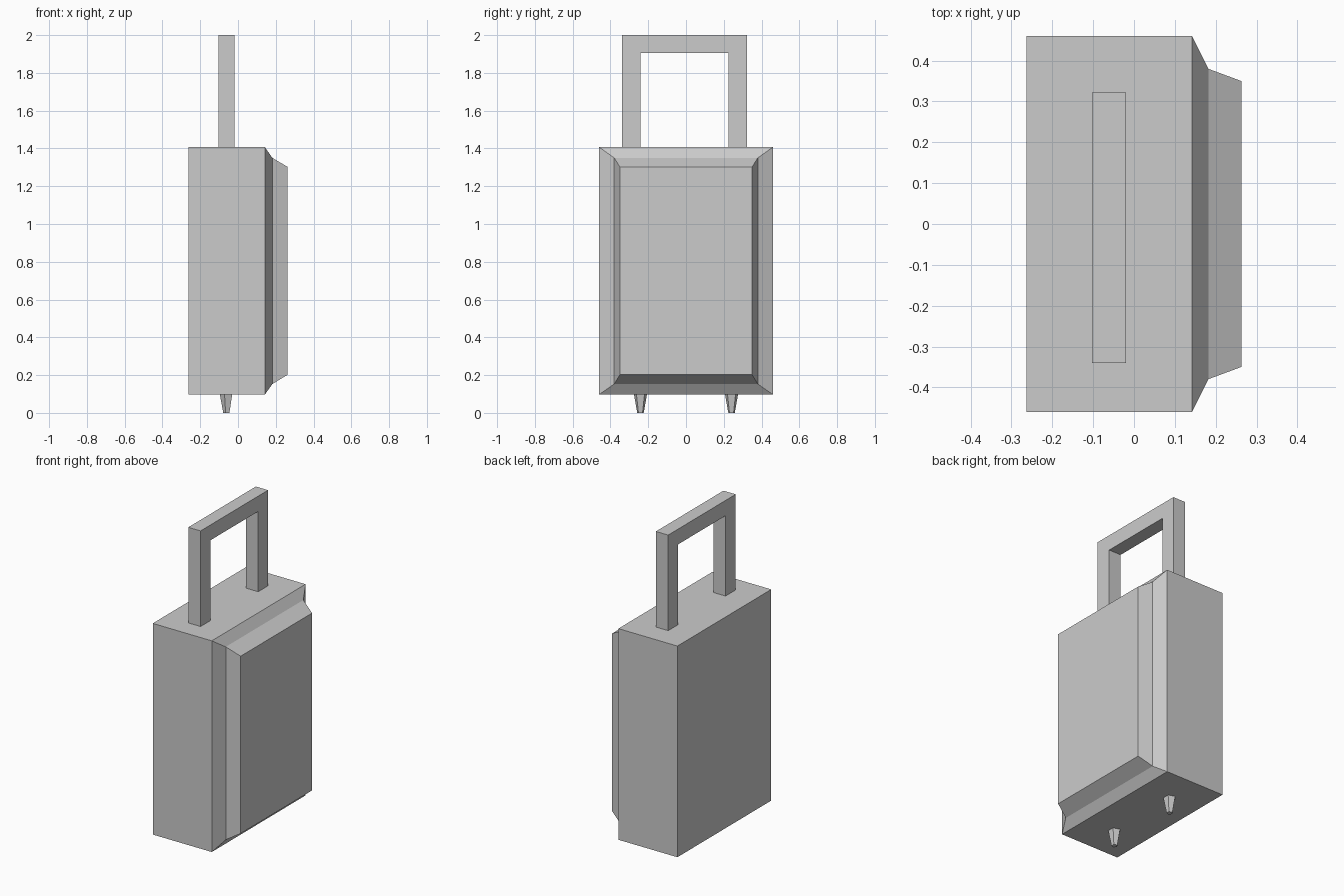
import bpy, bmesh
from math import pi
from mathutils import Matrix

if "Cube" in bpy.data.objects:
    bpy.data.objects.remove(bpy.data.objects["Cube"])


def make_object(name, bm):
    bmesh.ops.recalc_face_normals(bm, faces=bm.faces)
    mesh = bpy.data.meshes.new(name)
    bm.to_mesh(mesh)
    bm.free()
    obj = bpy.data.objects.new(name, mesh)
    bpy.context.collection.objects.link(obj)
    return obj


# Case: rectangular sections (x, half width, bottom, top) bridged along x
sections = [(-0.263, 0.46, 0.097, 1.407), (0.142, 0.46, 0.097, 1.407),
            (0.182, 0.38, 0.153, 1.35), (0.263, 0.35, 0.202, 1.302)]
bm = bmesh.new()
rings = [[bm.verts.new((x, y, z)) for y, z in ((-w, lo), (w, lo), (w, hi), (-w, hi))]
         for x, w, lo, hi in sections]
for a, b in zip(rings, rings[1:]):
    for i in range(4):
        j = (i + 1) % 4
        bm.faces.new((a[i], a[j], b[j], b[i]))
bm.faces.new(rings[0])
bm.faces.new(rings[-1])
make_object("suitcase_body", bm)

# Pull handle: U-shaped outline in the y-z plane, extruded along x
outline = [(-0.34, 1.407), (-0.34, 2.0), (0.322, 2.0), (0.322, 1.407),
           (0.225, 1.407), (0.225, 1.905), (-0.24, 1.905), (-0.24, 1.407)]
bm = bmesh.new()
face = bm.faces.new([bm.verts.new((-0.103, y, z)) for y, z in outline])
extruded = bmesh.ops.extrude_face_region(bm, geom=[face])["geom"]
bmesh.ops.translate(bm, vec=(0.084, 0, 0),
                    verts=[v for v in extruded if isinstance(v, bmesh.types.BMVert)])
make_object("pull_handle", bm)

# Feet: small five-sided tapered pegs
for side, y in (("left", -0.241), ("right", 0.241)):
    bm = bmesh.new()
    place = Matrix.Translation((-0.06, y, 0.0485)) @ Matrix.Rotation(pi / 2, 4, "Z")
    bmesh.ops.create_cone(bm, cap_ends=True, segments=5, radius1=0.018,
                          radius2=0.036, depth=0.097, matrix=place)
    make_object(side + "_foot", bm)
